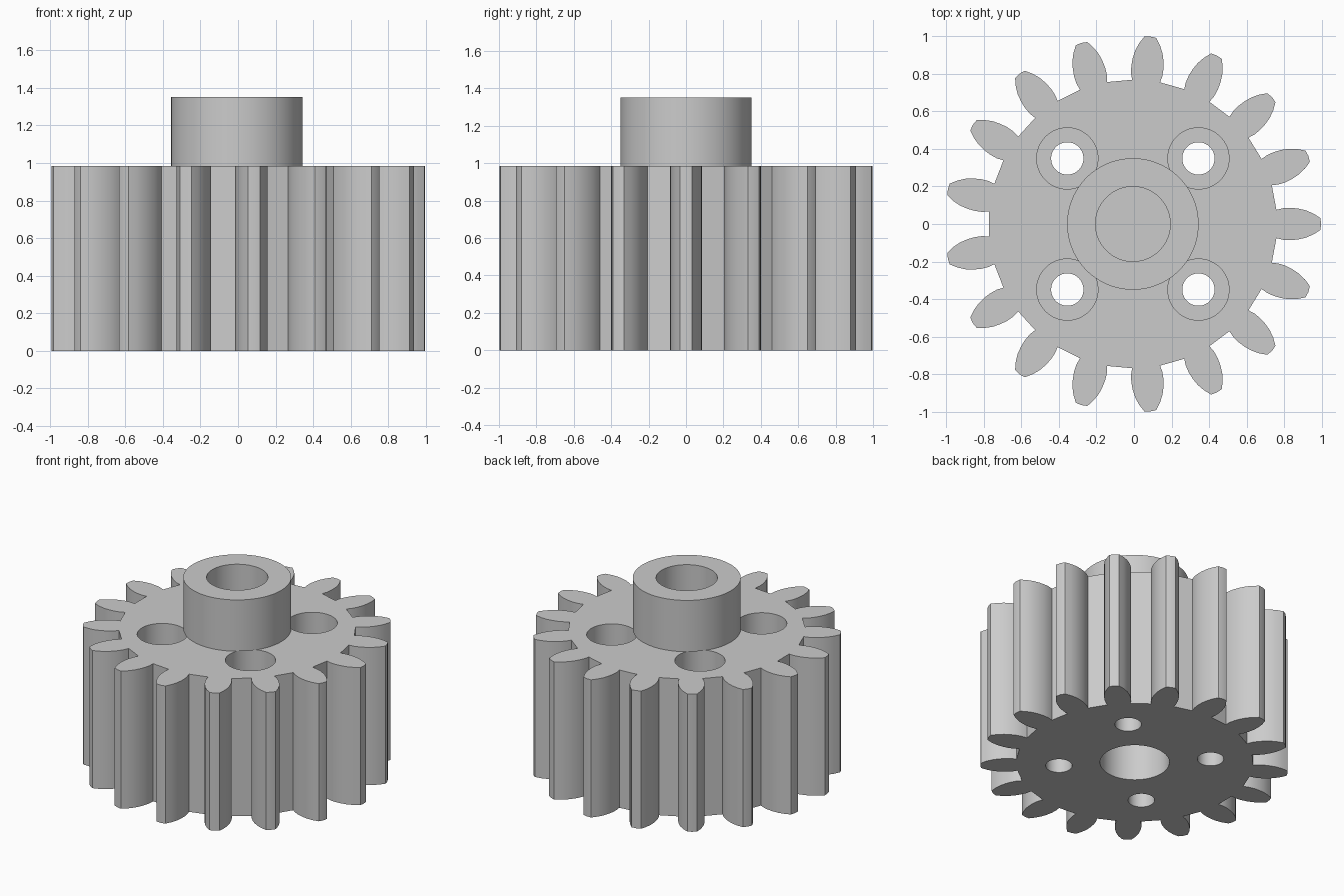
import bpy, bmesh
from math import sin, cos, pi, radians
from mathutils import Vector, Matrix

if "Cube" in bpy.data.objects:
    bpy.data.objects.remove(bpy.data.objects["Cube"], do_unlink=True)

CX = -0.006            # axis of the wheel
TEETH = 17
GEAR_TOP, BOSS_TOP = 0.985, 1.352
BOLT = 0.349           # bolt hole offset along x and y

grey = bpy.data.materials.new("grey metal")
grey.use_nodes = True
grey.diffuse_color = (0.6, 0.6, 0.6, 1)
grey.node_tree.nodes["Principled BSDF"].inputs["Base Color"].default_value = (0.6, 0.6, 0.6, 1)


def prism(name, outline, z0, z1):
    """Extrude a closed 2D outline between two heights."""
    bm = bmesh.new()
    face = bm.faces.new([bm.verts.new((x, y, z0)) for x, y in outline])
    up = bmesh.ops.extrude_face_region(bm, geom=[face])["geom"]
    bmesh.ops.translate(bm, vec=(0, 0, z1 - z0),
                        verts=[v for v in up if isinstance(v, bmesh.types.BMVert)])
    bmesh.ops.recalc_face_normals(bm, faces=bm.faces)
    mesh = bpy.data.meshes.new(name)
    bm.to_mesh(mesh)
    bm.free()
    mesh.materials.append(grey)
    obj = bpy.data.objects.new(name, mesh)
    bpy.context.collection.objects.link(obj)
    return obj


def circle(x, y, r, n=64):
    return [(x + r * cos(2 * pi * i / n), y + r * sin(2 * pi * i / n)) for i in range(n)]


def cut(obj, outline, z0, z1):
    """Bore a hole and remove the helper afterwards."""
    cutter = prism("cutter", outline, z0, z1)
    cutter.hide_render = True
    mod = obj.modifiers.new("bore", "BOOLEAN")
    mod.operation, mod.solver, mod.object = "DIFFERENCE", "EXACT", cutter
    bpy.context.view_layer.objects.active = obj
    bpy.ops.object.modifier_apply(modifier=mod.name)
    bpy.data.objects.remove(cutter, do_unlink=True)


def smooth(obj):
    bpy.ops.object.select_all(action="DESELECT")
    obj.select_set(True)
    bpy.context.view_layer.objects.active = obj
    bpy.ops.object.shade_smooth_by_angle(angle=radians(20))


# Tooth flank from root to tip: (distance from axis, half width)
flank = [(0.764, 0.075), (0.80, 0.084), (0.84, 0.086), (0.88, 0.082),
         (0.92, 0.073), (0.96, 0.056), (0.998, 0.032)]
tooth = [(r, -w) for r, w in flank] + [(1.002, 0)] + [(r, w) for r, w in reversed(flank)]
outline = []
for i in range(TEETH):
    turn = Matrix.Rotation(2 * pi * i / TEETH, 2)
    for p in tooth:
        q = turn @ Vector(p)
        outline.append((q.x + CX, q.y))

# Toothed wheel with counterbored bolt holes and a blind shaft hole below
wheel = prism("toothed_wheel", outline, 0, GEAR_TOP)
for sx in (-1, 1):
    for sy in (-1, 1):
        x, y = CX + sx * BOLT, sy * BOLT
        cut(wheel, circle(x, y, 0.163), 0.4, 1.2)
        cut(wheel, circle(x, y, 0.086), -0.2, 0.6)
cut(wheel, circle(CX, 0, 0.225), -0.2, 0.5)
smooth(wheel)

# Hollow boss on top
boss = prism("boss", circle(CX, 0, 0.35, 96), GEAR_TOP, BOSS_TOP)
cut(boss, circle(CX, 0, 0.199), GEAR_TOP - 0.2, BOSS_TOP + 0.2)
smooth(boss)
